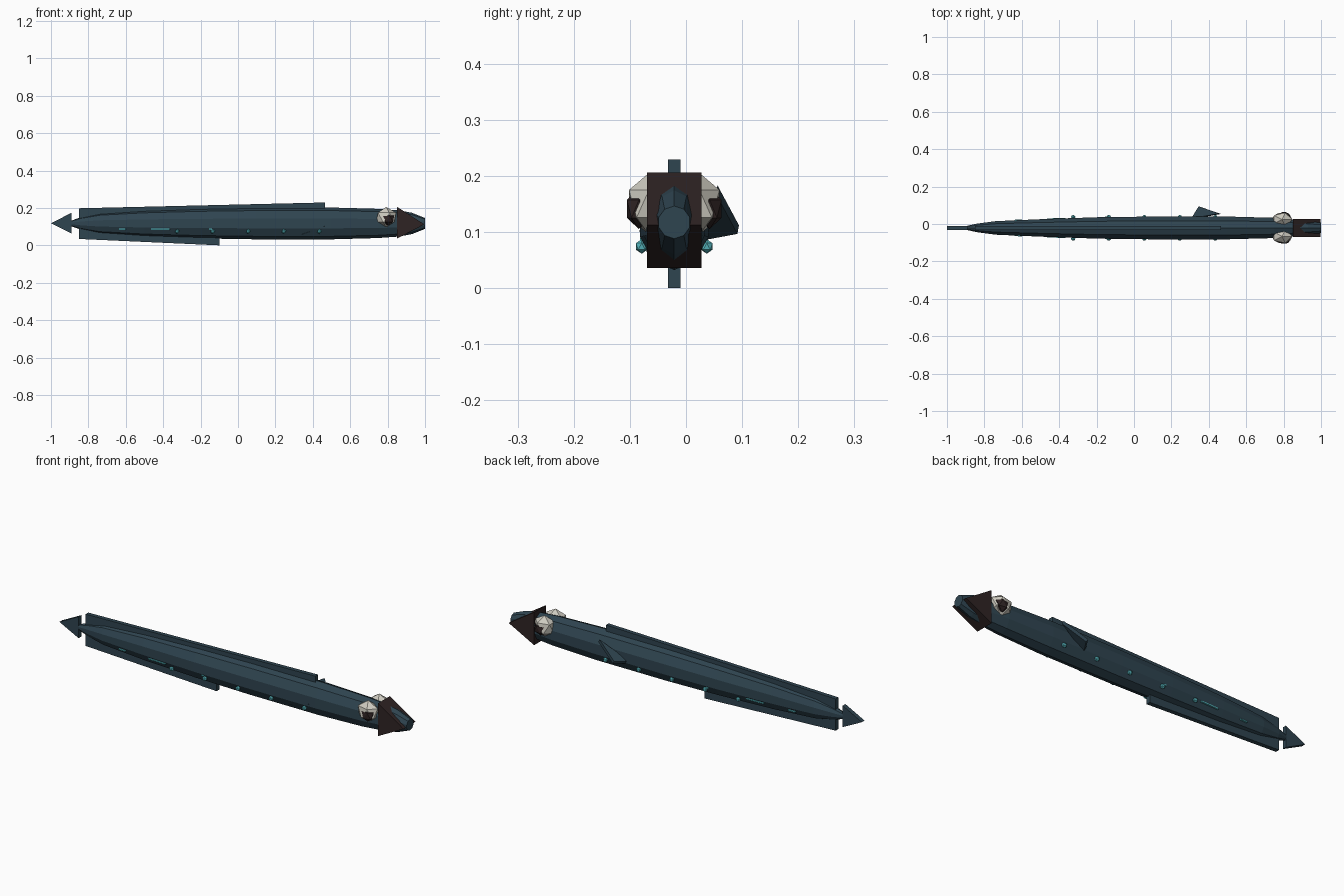
import bpy, bmesh
from math import cos, sin, pi
from mathutils import Vector

cube = bpy.data.objects.get("Cube")
if cube:
    bpy.data.objects.remove(cube, do_unlink=True)

CY, CZ = -0.021, 0.117   # body axis


def material(name, rgb, rough=0.7):
    m = bpy.data.materials.new(name)
    m.use_nodes = True
    m.diffuse_color = (*rgb, 1)
    bsdf = m.node_tree.nodes["Principled BSDF"]
    bsdf.inputs["Base Color"].default_value = (*rgb, 1)
    bsdf.inputs["Roughness"].default_value = rough
    return m


SKIN = material("deep_teal", (0.028, 0.058, 0.08))
DARK = material("dark_brown", (0.028, 0.017, 0.017))
PALE = material("bone_white", (0.62, 0.6, 0.53))
GLOW = material("glow_cyan", (0.1, 0.5, 0.55))


def finish(name, bm, mat):
    bmesh.ops.recalc_face_normals(bm, faces=bm.faces)
    mesh = bpy.data.meshes.new(name)
    bm.to_mesh(mesh)
    bm.free()
    mesh.materials.append(mat)
    obj = bpy.data.objects.new(name, mesh)
    bpy.context.collection.objects.link(obj)
    return obj


def plate(name, points, thickness, mat):
    """Flat polygon thickened equally to both sides."""
    pts = [Vector(p) for p in points]
    half = (pts[1] - pts[0]).cross(pts[2] - pts[0]).normalized() * thickness / 2
    bm = bmesh.new()
    a = [bm.verts.new(p + half) for p in pts]
    b = [bm.verts.new(p - half) for p in pts]
    bm.faces.new(a)
    bm.faces.new(b[::-1])
    for i in range(len(pts)):
        j = (i + 1) % len(pts)
        bm.faces.new((a[i], b[i], b[j], a[j]))
    return finish(name, bm, mat)


def upright(name, outline, thickness, mat):
    """Plate on the middle plane, from an x-z outline."""
    return plate(name, [(x, CY, z) for x, z in outline], thickness, mat)


def gem(name, centre, size, mat):
    """Twenty-sided faceted ball."""
    bm = bmesh.new()
    bmesh.ops.create_icosphere(bm, subdivisions=1, radius=1)
    bmesh.ops.scale(bm, vec=size, verts=bm.verts)
    bmesh.ops.translate(bm, vec=centre, verts=bm.verts)
    return finish(name, bm, mat)


# Long faceted body: x, half width, half height
STATIONS = [(-0.9, 0.01, 0.012), (-0.84, 0.024, 0.033), (-0.74, 0.038, 0.054),
            (-0.5, 0.049, 0.07), (-0.2, 0.06, 0.08), (0.1, 0.064, 0.085),
            (0.5, 0.064, 0.085), (0.75, 0.057, 0.078), (0.86, 0.047, 0.07),
            (0.93, 0.037, 0.057), (1.0, 0.029, 0.029)]
SIDES = 10
bm = bmesh.new()
rings = []
for x, w, h in STATIONS:
    angles = [2 * pi * i / SIDES for i in range(SIDES)]
    rings.append([bm.verts.new((x, CY + w * sin(t), CZ + h * cos(t))) for t in angles])
for r, s in zip(rings, rings[1:]):
    for i in range(SIDES):
        j = (i + 1) % SIDES
        bm.faces.new((r[i], r[j], s[j], s[i]))
bm.faces.new(rings[0])
bm.faces.new(rings[-1])
finish("body", bm, SKIN)

# Fins on the middle plane
upright("dorsal_fin", [(-0.85, 0.14), (0.465, 0.17), (0.465, 0.229), (-0.85, 0.198)], 0.022, SKIN)
upright("ventral_fin", [(-0.85, 0.095), (-0.1, 0.06), (-0.1, 0.0), (-0.85, 0.034)], 0.022, SKIN)
upright("tail_fin", [(-1.0, 0.118), (-0.89, 0.174), (-0.89, 0.063)], 0.022, SKIN)

# Wedge jaw around the snout
upright("jaw", [(0.85, 0.206), (0.85, 0.036), (0.996, 0.112)], 0.097, DARK)

# Swept side fins, the right one nearly buried
plate("left_side_fin", [(0.46, 0.055, 0.175), (0.35, 0.093, 0.104), (0.31, 0.028, 0.092)], 0.018, SKIN)
plate("right_side_fin", [(0.465, -0.082, 0.1), (0.34, -0.066, 0.055), (0.4, -0.02, 0.11)], 0.006, SKIN)


def half_width(x):
    for (x0, w0, _), (x1, w1, _) in zip(STATIONS, STATIONS[1:]):
        if x0 <= x <= x1:
            return w0 + (w1 - w0) * (x - x0) / (x1 - x0)


# Eyes, lights and glowing dashes on both flanks
for side, s in (("left", 1), ("right", -1)):
    gem(f"{side}_eye", (0.792, CY + s * 0.045, 0.15), (0.06, 0.042, 0.055), PALE)
    gem(f"{side}_pupil", (0.802, CY + s * 0.063, 0.141), (0.037, 0.025, 0.036), DARK)
    for i in range(5):
        gem(f"{side}_light_{i + 1}", (-0.325 + 0.19 * i, CY + s * 0.058, 0.074),
            (0.013, 0.012, 0.013), GLOW)
    for i, (x0, x1) in enumerate([(-0.64, -0.6), (-0.465, -0.365), (-0.155, -0.14)]):
        y0, y1 = (CY + s * half_width(x) * 0.93 for x in (x0, x1))
        plate(f"{side}_glow_dash_{i + 1}",
              [(x0, y0, 0.083), (x1, y1, 0.083), (x1, y1, 0.089), (x0, y0, 0.089)], 0.008, GLOW)
